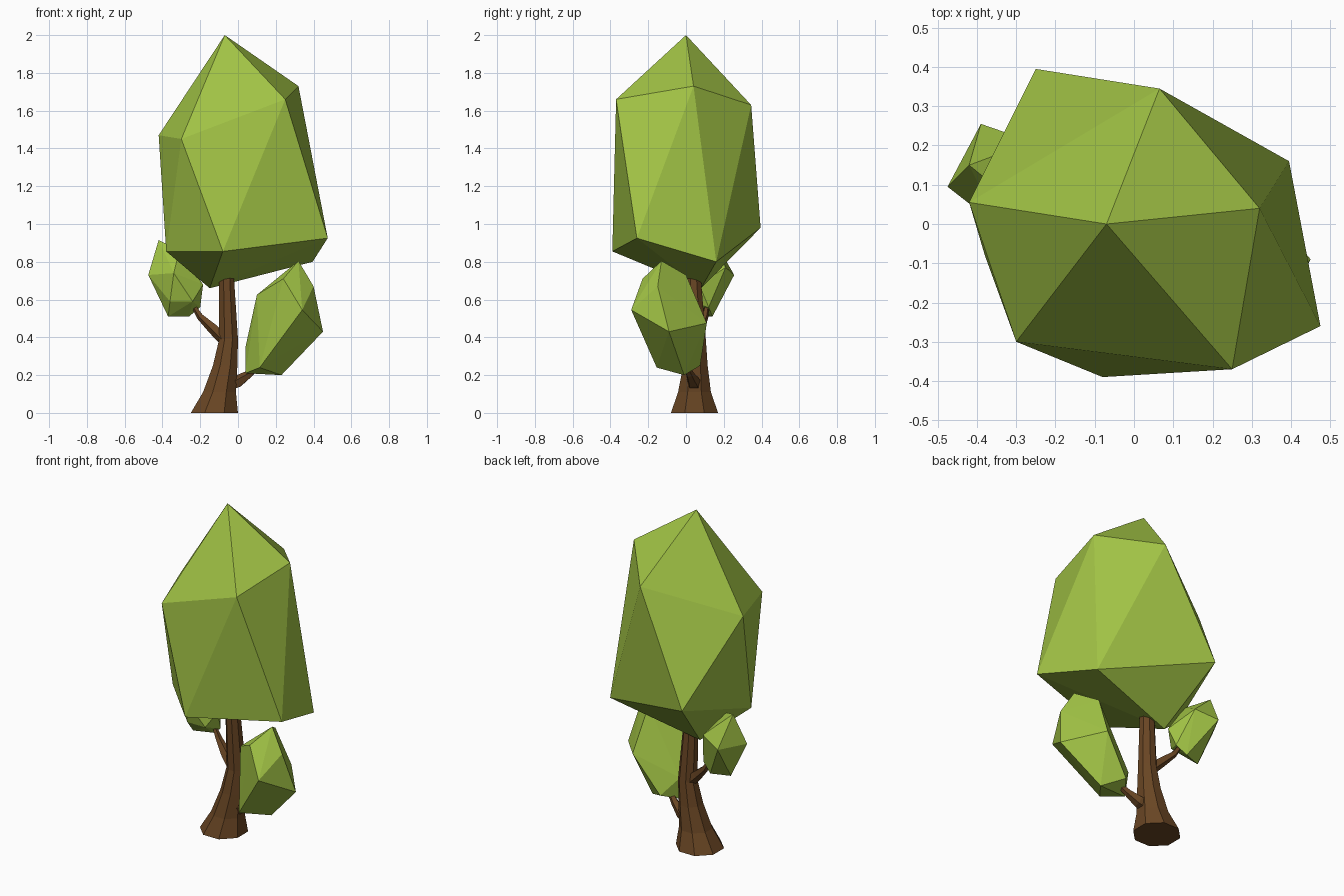
import bpy, bmesh, math
from mathutils import Vector


def material(name, rgb):
    m = bpy.data.materials.new(name)
    m.diffuse_color = (*rgb, 1)
    return m


leaf = material("leaf_green", (0.36, 0.55, 0.06))
bark = material("bark_brown", (0.14, 0.06, 0.017))


def finish(name, bm, mat):
    bmesh.ops.recalc_face_normals(bm, faces=bm.faces)
    me = bpy.data.meshes.new(name)
    bm.to_mesh(me)
    bm.free()
    me.materials.append(mat)
    ob = bpy.data.objects.new(name, me)
    bpy.context.collection.objects.link(ob)
    return ob


def foliage(name, corners):
    """Faceted leaf clump: convex hull around a few corner points."""
    bm = bmesh.new()
    for c in corners:
        bm.verts.new(c)
    res = bmesh.ops.convex_hull(bm, input=bm.verts)
    loose = [v for v in bm.verts if not v.link_faces]
    bmesh.ops.delete(bm, geom=loose, context='VERTS')
    return finish(name, bm, leaf)


def limb(name, path, sides, level=False):
    """Tapered faceted tube through (x, y, z, radius) stations."""
    bm = bmesh.new()
    rings = []
    pts = [Vector(p[:3]) for p in path]
    for i, p in enumerate(path):
        d = pts[min(i + 1, len(pts) - 1)] - pts[max(i - 1, 0)]
        if level:
            d = Vector((0, 0, 1))
        u = Vector((0, 1, 0)).cross(d).normalized()
        v = d.cross(u).normalized()
        ring = []
        for k in range(sides):
            a = 2 * math.pi * (k + 0.5) / sides
            ring.append(bm.verts.new(pts[i] + p[3] * (u * math.cos(a) + v * math.sin(a))))
        rings.append(ring)
    for a, b in zip(rings, rings[1:]):
        for k in range(sides):
            n = (k + 1) % sides
            bm.faces.new((a[k], a[n], b[n], b[k]))
    bm.faces.new(rings[0])
    bm.faces.new(rings[-1])
    return finish(name, bm, bark)


# Trunk, flared at the foot
limb("trunk", [(-0.125, 0.045, 0, 0.135), (-0.098, 0.045, 0.11, 0.094),
               (-0.068, 0.05, 0.25, 0.07), (-0.05, 0.055, 0.39, 0.054),
               (-0.06, 0.04, 0.70, 0.043), (-0.06, 0.04, 0.78, 0.04)], 8, True)

# Side branches
limb("left_branch", [(-0.06, 0.05, 0.38, 0.036), (-0.13, 0.07, 0.445, 0.03),
                     (-0.20, 0.10, 0.51, 0.019), (-0.25, 0.115, 0.59, 0.01)], 5)
limb("right_branch", [(-0.06, 0.045, 0.15, 0.045), (0.0, 0.04, 0.165, 0.035),
                      (0.06, 0.02, 0.205, 0.022), (0.13, -0.01, 0.27, 0.012)], 5)

# Main crown: apex, upper ring, lower ring, base point
foliage("main_crown", [
    (-0.07, 0, 2.0),
    (0.32, 0.04, 1.73), (0.065, 0.345, 1.63), (-0.42, 0.055, 1.47),
    (-0.30, -0.30, 1.45), (0.25, -0.37, 1.66),
    (0.475, -0.26, 0.925), (0.395, 0.16, 0.80), (-0.25, 0.395, 0.98),
    (-0.38, -0.08, 0.855), (-0.08, -0.39, 0.855),
    (-0.15, 0.08, 0.66)])

# Lower right clump
foliage("right_clump", [
    (0.32, -0.13, 0.805), (0.24, -0.23, 0.71), (0.40, -0.15, 0.67),
    (0.34, -0.29, 0.545), (0.45, -0.09, 0.43), (0.10, -0.12, 0.625),
    (0.25, 0.0, 0.73), (0.28, 0.11, 0.475), (0.23, -0.01, 0.20),
    (0.115, -0.155, 0.24), (0.04, -0.03, 0.21), (0.04, 0.0, 0.35),
    (0.12, 0.075, 0.25)])

# Upper left clump
foliage("left_clump", [
    (-0.42, 0.15, 0.915), (-0.475, 0.095, 0.73), (-0.39, 0.255, 0.73),
    (-0.26, 0.21, 0.77), (-0.37, 0.10, 0.51), (-0.26, 0.14, 0.51),
    (-0.20, 0.12, 0.56), (-0.185, 0.07, 0.68), (-0.34, -0.01, 0.74),
    (-0.36, 0.03, 0.59), (-0.24, 0.03, 0.59), (-0.31, 0.06, 0.86)])
